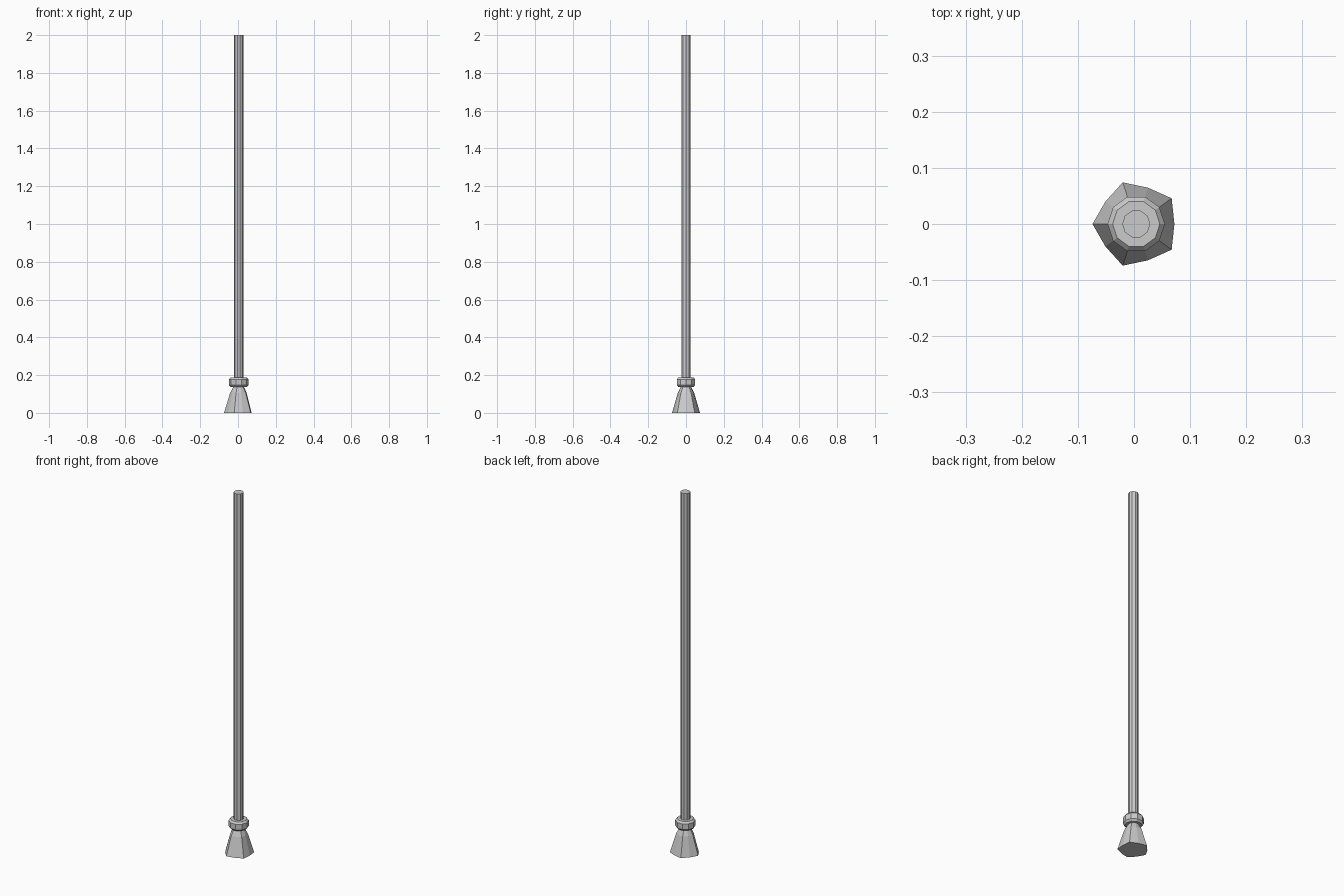
import bpy, bmesh, math

if "Cube" in bpy.data.objects:
    bpy.data.objects.remove(bpy.data.objects["Cube"])

SIDES = 10
CX = 0.004  # shaft axis sits slightly off the foot's bounding centre


def loft(name, rings):
    """Stack of ten-sided rings: (z, radius at even corners, radius at odd corners)."""
    bm = bmesh.new()
    loops = []
    for z, even, odd in rings:
        loop = []
        for i in range(SIDES):
            a = 2 * math.pi * i / SIDES
            r = odd if i % 2 else even
            loop.append(bm.verts.new((CX + r * math.cos(a), r * math.sin(a), z)))
        loops.append(loop)
    for lo, hi in zip(loops, loops[1:]):
        for i in range(SIDES):
            j = (i + 1) % SIDES
            bm.faces.new((lo[i], lo[j], hi[j], hi[i]))
    bm.faces.new(loops[0][::-1])
    bm.faces.new(loops[-1])
    mesh = bpy.data.meshes.new(name)
    bm.to_mesh(mesh)
    bm.free()
    obj = bpy.data.objects.new(name, mesh)
    bpy.context.collection.objects.link(obj)
    return obj


# Flared five-cornered foot
loft("foot", [(0, 0.068, 0.078), (0.105, 0.042, 0.046), (0.14, 0.027, 0.027)])

# Bevelled collar
loft("collar", [(z, r, r) for z, r in
                ((0.137, 0.042), (0.147, 0.051), (0.178, 0.051), (0.188, 0.042))])

# Long straight shaft
loft("shaft", [(0.13, 0.025, 0.025), (2.0, 0.025, 0.025)])
